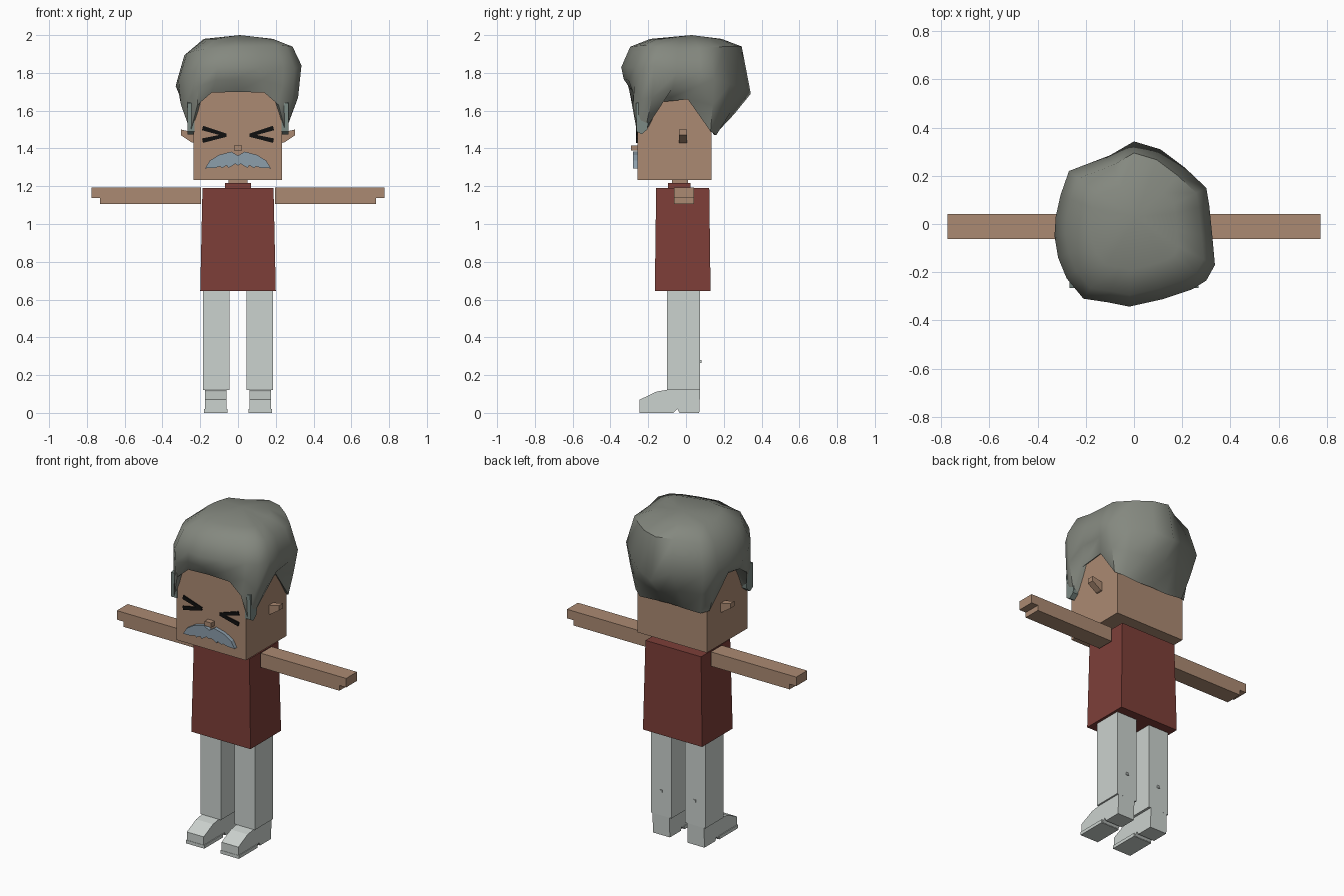
import bpy, bmesh, math
from mathutils import Vector

old = bpy.data.objects.get("Cube")
if old:
    bpy.data.objects.remove(old)


def material(name, rgb):
    m = bpy.data.materials.new(name)
    m.use_nodes = True
    m.diffuse_color = (*rgb, 1)
    m.node_tree.nodes["Principled BSDF"].inputs["Base Color"].default_value = (*rgb, 1)
    return m


skin = material("skin", (0.41, 0.255, 0.17))
red = material("red_cloth", (0.205, 0.049, 0.04))
pale = material("pale_cloth", (0.6, 0.645, 0.62))
hair_grey = material("hair_grey", (0.233, 0.248, 0.214))
side_grey = material("sideburn_grey", (0.2, 0.255, 0.235))
blue_grey = material("moustache_grey", (0.264, 0.342, 0.407))
black = material("black", (0.005, 0.005, 0.005))


def finish(name, bm, mat):
    bmesh.ops.recalc_face_normals(bm, faces=bm.faces[:])
    mesh = bpy.data.meshes.new(name)
    bm.to_mesh(mesh)
    bm.free()
    ob = bpy.data.objects.new(name, mesh)
    bpy.context.collection.objects.link(ob)
    mesh.materials.append(mat)
    return ob


def box(name, mat, x, y, z, top=(0, 0)):
    """Box from ranges; its upper end is drawn in by top = (x, y)."""
    bm = bmesh.new()
    bmesh.ops.create_cube(bm, size=2)
    for v in bm.verts:
        sx, sy, sz = v.co
        v.co = (sum(x) / 2 + sx * (x[1] - x[0]) / 2, sum(y) / 2 + sy * (y[1] - y[0]) / 2, z[sz > 0])
        if sz > 0:
            v.co.x -= sx * top[0]
            v.co.y -= sy * top[1]
    return finish(name, bm, mat)


def prism(name, mat, outline, axis, low, high):
    """Extrude a 2D outline along x (outline is y, z) or y (outline is x, z)."""
    bm = bmesh.new()
    put = (lambda a, b: (low, a, b)) if axis == "x" else (lambda a, b: (a, low, b))
    face = bm.faces.new([bm.verts.new(put(a, b)) for a, b in outline])
    out = bmesh.ops.extrude_face_region(bm, geom=[face])["geom"]
    step = Vector((high - low, 0, 0)) if axis == "x" else Vector((0, high - low, 0))
    bmesh.ops.translate(bm, vec=step, verts=[g for g in out if isinstance(g, bmesh.types.BMVert)])
    return finish(name, bm, mat)


def span(side, a, b):
    return tuple(sorted((side * a, side * b)))


# Trunk and head
box("shirt", red, (-0.2, 0.2), (-0.165, 0.13), (0.645, 1.19), (0.012, 0.007))
box("collar", red, (-0.07, 0.068), (-0.095, 0.025), (1.18, 1.217))
box("neck", skin, (-0.05, 0.05), (-0.075, 0.01), (1.18, 1.25))
box("head", skin, (-0.236, 0.234), (-0.258, 0.135), (1.232, 1.78))
box("nose", skin, (-0.022, 0.022), (-0.291, -0.25), (1.388, 1.416))

shoe_profile = [(0.07, 0), (0.075, 0.125), (-0.1, 0.122), (-0.155, 0.113), (-0.245, 0.07),
                (-0.245, 0.003), (-0.065, 0.003), (-0.045, 0.022), (-0.035, 0)]

for side, label in ((1, "left"), (-1, "right")):
    # Arm with a stepped hand
    arm = [(0.197, 1.105), (0.73, 1.105), (0.73, 1.137), (0.775, 1.137), (0.775, 1.192), (0.197, 1.192)]
    prism(label + "_arm", skin, [(side * a, b) for a, b in arm], "y", -0.063, 0.042)
    # Leg and shoe
    box(label + "_leg", pale, span(side, 0.045, 0.184), (-0.1, 0.075), (0.122, 0.66))
    box(label + "_calf_tab", pale, span(side, 0.105, 0.12), (0.07, 0.081), (0.265, 0.28))
    lo, hi = span(side, 0.06, 0.174)
    prism(label + "_shoe", pale, shoe_profile, "x", lo, hi)
    box(label + "_sole", pale, (lo - 0.005, hi + 0.005), (-0.247, -0.066), (0, 0.02))
    # Ear leaning outward
    ear = [(0.22, 1.427), (0.245, 1.432), (0.302, 1.47), (0.302, 1.5), (0.22, 1.482)]
    prism(label + "_ear", skin, [(side * a, b) for a, b in ear], "y", -0.037, 0.004)
    # Squeezed eye made of two thin strokes meeting towards the nose
    for part, end in (("upper", 1.508), ("lower", 1.441)):
        a, b = Vector((0.062, 1.47)), Vector((0.188, end))
        n = (b - a).orthogonal().normalized() * 0.012
        stroke = [a + n * 0.7, b + n, b - n, a - n * 0.7]
        prism(f"{label}_eye_{part}", black, [(side * p.x, p.y) for p in stroke], "y", -0.265, -0.257)

# Moustache
half = [(0.035, 1.383), (0.1, 1.366), (0.15, 1.335), (0.174, 1.295), (0.125, 1.296),
        (0.095, 1.305), (0.085, 1.296), (0.06, 1.31), (0.05, 1.297), (0.015, 1.318)]
outline = [(0, 1.362)] + half + [(0, 1.31)] + [(-a, b) for a, b in reversed(half)]
prism("moustache", blue_grey, outline, "y", -0.281, -0.25)

# Hair: each column gives the widest point, then the hem point
columns = [
    ((-0.02, -0.343, 1.83), (0, -0.28, 1.7)),
    ((0.12, -0.312, 1.83), (0.14, -0.28, 1.695)),
    ((0.24, -0.272, 1.83), (0.215, -0.28, 1.63)),
    ((0.3, -0.235, 1.82), (0.248, -0.262, 1.5)),
    ((0.336, -0.17, 1.84), (0.255, -0.215, 1.5)),
    ((0.325, -0.05, 1.8), (0.25, -0.14, 1.645)),
    ((0.312, 0.08, 1.8), (0.25, 0.01, 1.66)),
    ((0.3, 0.15, 1.77), (0.25, 0.13, 1.49)),
    ((0.21, 0.235, 1.74), (0.2, 0.16, 1.47)),
    ((0.11, 0.31, 1.72), (0.1, 0.15, 1.47)),
    ((0, 0.343, 1.69), (0, 0.15, 1.475)),
    ((-0.1, 0.285, 1.74), (-0.1, 0.15, 1.47)),
    ((-0.27, 0.22, 1.75), (-0.21, 0.16, 1.475)),
    ((-0.305, 0.12, 1.76), (-0.25, 0.13, 1.49)),
    ((-0.325, 0.03, 1.75), (-0.25, 0.01, 1.66)),
    ((-0.33, -0.05, 1.73), (-0.25, -0.14, 1.645)),
    ((-0.315, -0.14, 1.76), (-0.255, -0.215, 1.5)),
    ((-0.28, -0.225, 1.79), (-0.248, -0.262, 1.5)),
    ((-0.21, -0.31, 1.82), (-0.215, -0.28, 1.63)),
    ((-0.11, -0.325, 1.83), (-0.14, -0.28, 1.695)),
]
bm = bmesh.new()
strips = []
for wide, hem in columns:
    w, h = Vector(wide), Vector(hem)
    swell = 0.55 if w.y > 0.1 else 0.78
    middle = h.lerp(w, 0.5)
    middle.xy = h.xy.lerp(w.xy, swell)
    shoulder = Vector((w.x * 0.86, w.y * 0.86, 1.905 + 0.1 * abs(w.y) + 0.05 * w.x))
    crown = Vector((w.x * 0.55, w.y * 0.55, 1.98))
    inner = Vector((h.x * 0.85, h.y * 0.85, h.z + 0.03))
    strips.append([bm.verts.new(p) for p in (inner, h, middle, w, shoulder, crown)])
apex = bm.verts.new((0.01, 0.03, 2.0))
for a, b in zip(strips, strips[1:] + strips[:1]):
    for i in range(len(a) - 1):
        bm.faces.new((a[i], b[i], b[i + 1], a[i + 1]))
    bm.faces.new((a[-1], b[-1], apex))
hair = finish("hair", bm, hair_grey)
bpy.ops.object.select_all(action="DESELECT")
hair.select_set(True)
bpy.context.view_layer.objects.active = hair
bpy.ops.object.shade_smooth_by_angle(angle=math.radians(50))

# Sideburn locks in front of the ears
lock = [(-0.265, 1.64), (-0.262, 1.49), (-0.235, 1.475), (-0.205, 1.5), (-0.195, 1.57), (-0.15, 1.665)]
for side, label in ((1, "left"), (-1, "right")):
    lo, hi = span(side, 0.23, 0.268)
    prism(label + "_sideburn", side_grey, lock, "x", lo, hi)
